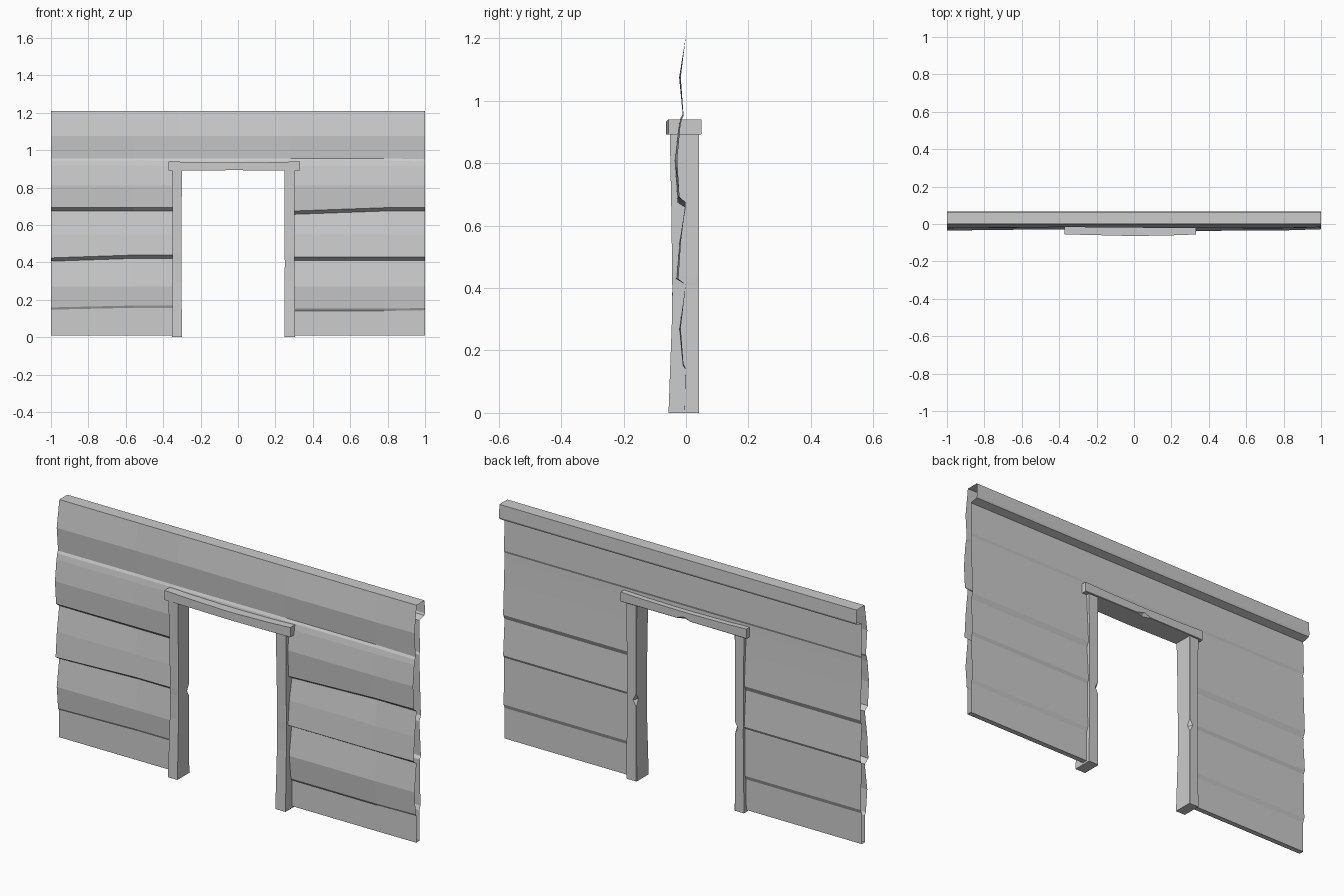
import bpy, bmesh

if "Cube" in bpy.data.objects:
    bpy.data.objects.remove(bpy.data.objects["Cube"])


def make_object(name, verts, faces):
    me = bpy.data.meshes.new(name)
    me.from_pydata(verts, [], faces)
    me.update()
    ob = bpy.data.objects.new(name, me)
    bpy.context.collection.objects.link(ob)
    return ob


def loft(name, rings):
    """Solid beam through equally sized rings, capped at both ends."""
    n = len(rings[0])
    verts = [p for r in rings for p in r]
    faces = [(k * n + i, k * n + (i + 1) % n, (k + 1) * n + (i + 1) % n, (k + 1) * n + i)
             for k in range(len(rings) - 1) for i in range(n)]
    faces += [tuple(range(n)), tuple(range(len(verts) - n, len(verts)))]
    ob = make_object(name, verts, faces)
    bm = bmesh.new()
    bm.from_mesh(ob.data)
    bmesh.ops.recalc_face_normals(bm, faces=bm.faces)
    bm.to_mesh(ob.data)
    bm.free()
    return ob


# Warped clapboard wall: one profile swept along x, ends left open
stations = [-1, -0.56, -0.33, 0.28, 0.78, 1]
bulge = [1.0, 0.85, 0.8, 1.05, 1.0, 0.8]
seams = {  # seam height at each station
    "s3": [0.95, 0.95, 0.948, 0.95, 0.95, 0.945],
    "s2": [0.683, 0.683, 0.683, 0.665, 0.683, 0.683],
    "s1": [0.415, 0.43, 0.43, 0.42, 0.42, 0.42],
    "s0": [0.153, 0.163, 0.163, 0.146, 0.146, 0.15],
}
# (seam the point follows or None, y, z or offset from the seam)
profile = [
    (None, 0.0, 1.21), (None, -0.021, 1.075), ("s3", -0.010, 0.006),
    ("s3", -0.017, -0.006), (None, -0.023, 0.915), (None, -0.035, 0.81),
    ("s2", -0.026, 0.009), ("s2", -0.001, -0.009),
    (None, -0.020, 0.55), ("s1", -0.030, 0.009), ("s1", -0.001, -0.009),
    (None, -0.021, 0.27), ("s0", -0.010, 0.006), ("s0", -0.002, -0.006),
    (None, -0.004, 0.01),
    # back side, going up
    (None, 0.022, 0.01), (None, 0.022, 0.165), (None, 0.030, 0.185),
    (None, 0.025, 0.42), (None, 0.034, 0.435), (None, 0.022, 0.615),
    (None, 0.034, 0.64), (None, 0.027, 0.80), (None, 0.023, 0.915), (None, 0.022, 0.95),
    (None, 0.027, 0.962), (None, 0.022, 1.125),
    # overhanging top cap
    (None, 0.062, 1.135), (None, 0.066, 1.145), (None, 0.064, 1.21),
]
n = len(profile)
verts = []
for k, x in enumerate(stations):
    for seam, y, z in profile:
        verts.append((x, y * bulge[k] if y < 0 else y, z + (seams[seam][k] if seam else 0)))
faces = []
for k in range(len(stations) - 1):
    for i in range(n):
        j = (i + 1) % n
        # Leave out the doorway
        if k == 2 and max(verts[k * n + i][2], verts[k * n + j][2]) < 0.92:
            continue
        faces.append((k * n + i, k * n + j, (k + 1) * n + j, (k + 1) * n + i))
make_object("clapboard_wall", verts, faces)


# Door posts with a chip in the inner back edge
def door_post(name, outer, inner, chip_z):
    s = 1 if inner > outer else -1
    rows = [(0, -0.056, 0, 0.002), (0.3, -0.045, 0.003, 0.002),
            (chip_z - 0.03, -0.044, 0.004, 0.002), (chip_z, -0.044, 0.004, 0.018),
            (chip_z + 0.03, -0.045, 0.003, 0.002), (0.6, -0.046, 0.003, 0.002),
            (0.9, -0.052, 0, 0.002)]
    rings = []
    for z, front, waist, c in rows:
        o, i = outer + s * waist, inner - s * waist * 0.5
        rings.append([(o, front, z), (i, front, z), (i, 0.041 - c, z),
                      (i - s * c, 0.041, z), (o, 0.041, z)])
    return loft(name, rings)


door_post("left_door_post", -0.353, -0.30, 0.42)
door_post("right_door_post", 0.305, 0.248, 0.41)

# Lintel, slightly bowed, chipped at the lower back edge
rings = []
for x, front, top, c in [(-0.372, -0.056, 0.94, 0.002), (-0.26, -0.058, 0.936, 0.002),
                         (-0.06, -0.063, 0.933, 0.002), (-0.02, -0.064, 0.933, 0.016),
                         (0.02, -0.064, 0.933, 0.002), (0.22, -0.060, 0.936, 0.002),
                         (0.332, -0.056, 0.94, 0.002)]:
    low = 0.89 + (0.945 - top) * 0.2
    rings.append([(x, front, low), (x, front, top), (x, 0.049, top),
                  (x, 0.049, low + c), (x, 0.049 - c, low)])
loft("door_lintel", rings)
